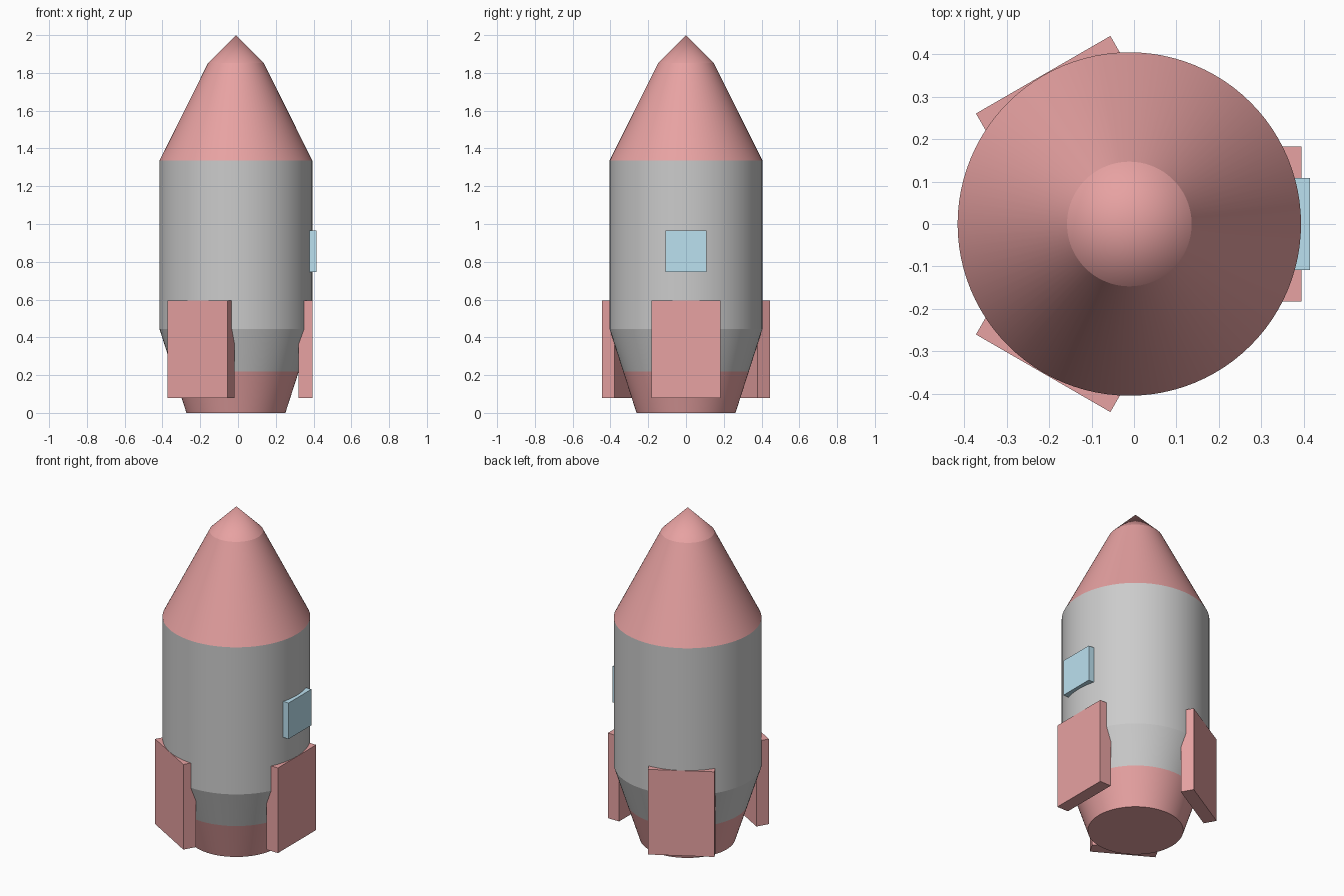
import bpy, bmesh, math
from mathutils import Matrix

if "Cube" in bpy.data.objects:
    bpy.data.objects.remove(bpy.data.objects["Cube"])

AXIS_X = -0.011   # rocket axis, offset because the window sticks out on +x
SEGMENTS = 96


def material(name, color):
    mat = bpy.data.materials.new(name)
    mat.diffuse_color = color
    mat.use_nodes = True
    mat.node_tree.nodes["Principled BSDF"].inputs["Base Color"].default_value = mat.diffuse_color
    return mat


RED = material("red", (0.80, 0.36, 0.36, 1))
BLUE = material("blue", (0.50, 0.75, 0.87, 1))


def add_object(name, bm, mat=None):
    bmesh.ops.recalc_face_normals(bm, faces=bm.faces)
    mesh = bpy.data.meshes.new(name)
    bm.to_mesh(mesh)
    bm.free()
    obj = bpy.data.objects.new(name, mesh)
    bpy.context.collection.objects.link(obj)
    if mat:
        mesh.materials.append(mat)
    return obj


def turned(name, profile, mat=None, cap_bottom=False):
    """Revolve (radius, z) points around the rocket axis."""
    bm = bmesh.new()
    verts = [bm.verts.new((r, 0, z)) for r, z in profile]
    edges = [bm.edges.new(pair) for pair in zip(verts, verts[1:])]
    bmesh.ops.spin(bm, geom=verts + edges, axis=(0, 0, 1), cent=(0, 0, 0),
                   angle=math.tau, steps=SEGMENTS, use_duplicate=False)
    bmesh.ops.remove_doubles(bm, verts=bm.verts, dist=1e-4)
    if cap_bottom:
        low = min(z for _, z in profile)
        rim = [e for e in bm.edges if all(abs(v.co.z - low) < 1e-4 for v in e.verts)]
        bmesh.ops.contextual_create(bm, geom=rim)
    obj = add_object(name, bm, mat)
    obj.location.x = AXIS_X
    bpy.ops.object.select_all(action='DESELECT')
    obj.select_set(True)
    bpy.context.view_layer.objects.active = obj
    bpy.ops.object.shade_smooth_by_angle(angle=math.radians(10))
    return obj


def plate(name, inner, outer, half_width, z0, z1, mat, angle=0):
    """Upright box whose outer face is tangent to the hull."""
    bm = bmesh.new()
    size = Matrix.Diagonal((outer - inner, 2 * half_width, z1 - z0, 1))
    place = Matrix.Translation(((inner + outer) / 2, 0, (z0 + z1) / 2))
    bmesh.ops.create_cube(bm, size=1, matrix=place @ size)
    obj = add_object(name, bm, mat)
    obj.location.x = AXIS_X
    obj.rotation_euler.z = angle
    return obj


# Hull, from bottom to top
turned("engine_base", [(0.262, 0), (0.333, 0.22)], RED, cap_bottom=True)
turned("hull", [(0.333, 0.22), (0.405, 0.445), (0.405, 1.335)])
turned("nose_cone", [(0.405, 1.335), (0.147, 1.853), (0, 2)], RED)

# Three fins around the base
for i in range(3):
    plate(f"fin_{i + 1}", 0.331, 0.4065, 0.183, 0.08, 0.595, RED, i * math.tau / 3)

# Window on the right side
plate("window", 0.389, 0.426, 0.109, 0.747, 0.965, BLUE)
